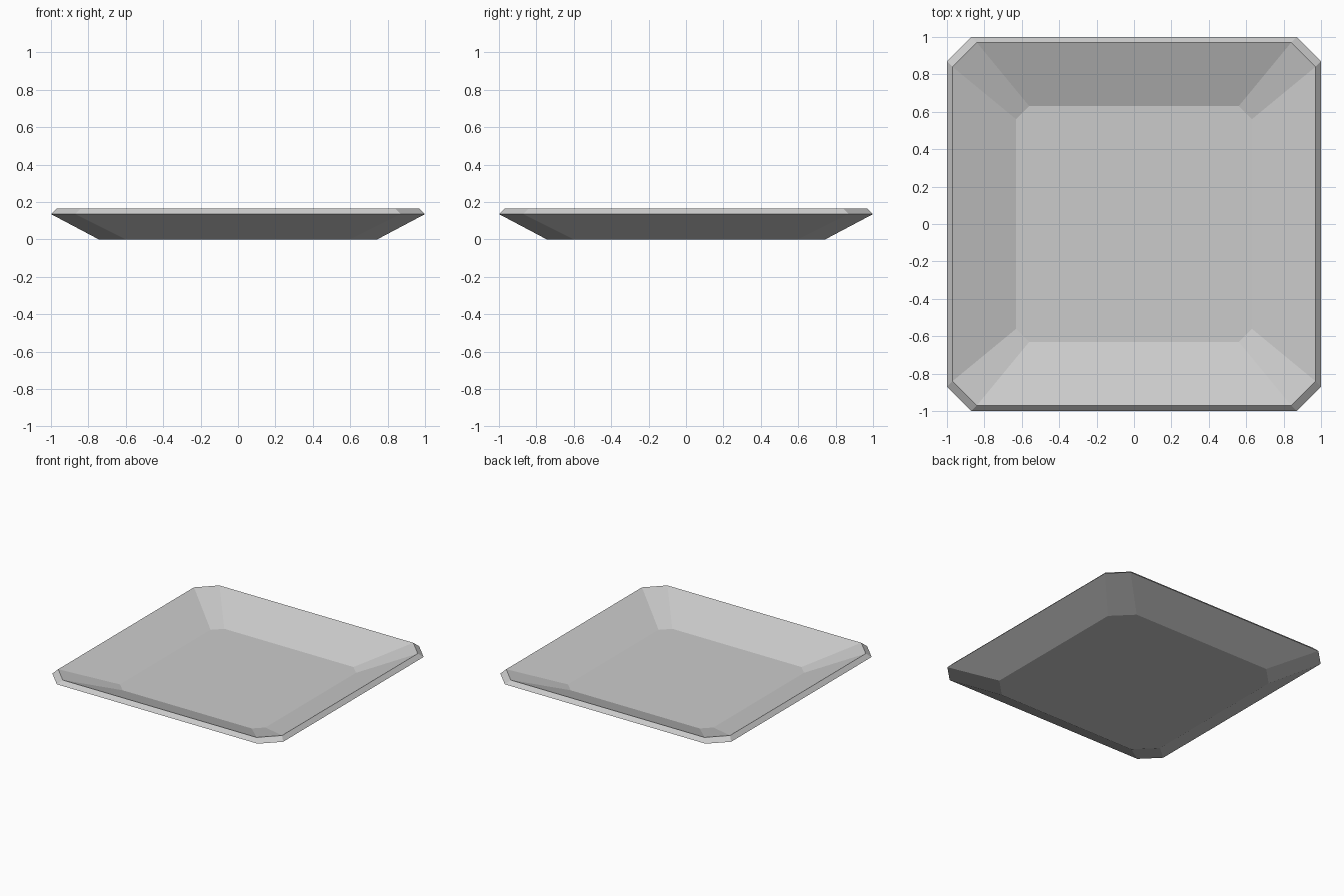
import bpy
import bmesh

cube = bpy.data.objects.get("Cube")
if cube:
    bpy.data.objects.remove(cube, do_unlink=True)

# Single flat material
grey = bpy.data.materials.new("light grey")
grey.use_nodes = True
colour = (0.6, 0.6, 0.6, 1)
grey.diffuse_color = colour
grey.node_tree.nodes["Principled BSDF"].inputs["Base Color"].default_value = colour


def octagon(bm, half, flat, z):
    """Square ring with cut corners: half width, half length of the flat side, height."""
    points = []
    x, y = half, flat
    for _ in range(4):
        points += [(x, -y), (x, y)]
        # quarter turn of the side
        if len(points) == 8:
            break
    ring = []
    for turn in range(4):
        for a, b in ((half, -flat), (half, flat)):
            for _ in range(turn):
                a, b = -b, a
            ring.append(bm.verts.new((a, b, z)))
    return ring


# Rings from the underside, out over the rim, and down to the inner floor
profile = [
    (0.745, 0.60, 0.0),     # base
    (1.0, 0.87, 0.135),     # outer lip
    (0.97, 0.84, 0.165),    # inner lip
    (0.63, 0.56, 0.03),     # floor
]

bm = bmesh.new()
rings = [octagon(bm, *p) for p in profile]
for low, high in zip(rings, rings[1:]):
    for i in range(8):
        j = (i + 1) % 8
        bm.faces.new((low[i], low[j], high[j], high[i]))
bm.faces.new(rings[0][::-1])
bm.faces.new(rings[-1])
bmesh.ops.recalc_face_normals(bm, faces=bm.faces)

mesh = bpy.data.meshes.new("tray")
bm.to_mesh(mesh)
bm.free()
mesh.materials.append(grey)
tray = bpy.data.objects.new("tray", mesh)
bpy.context.collection.objects.link(tray)
